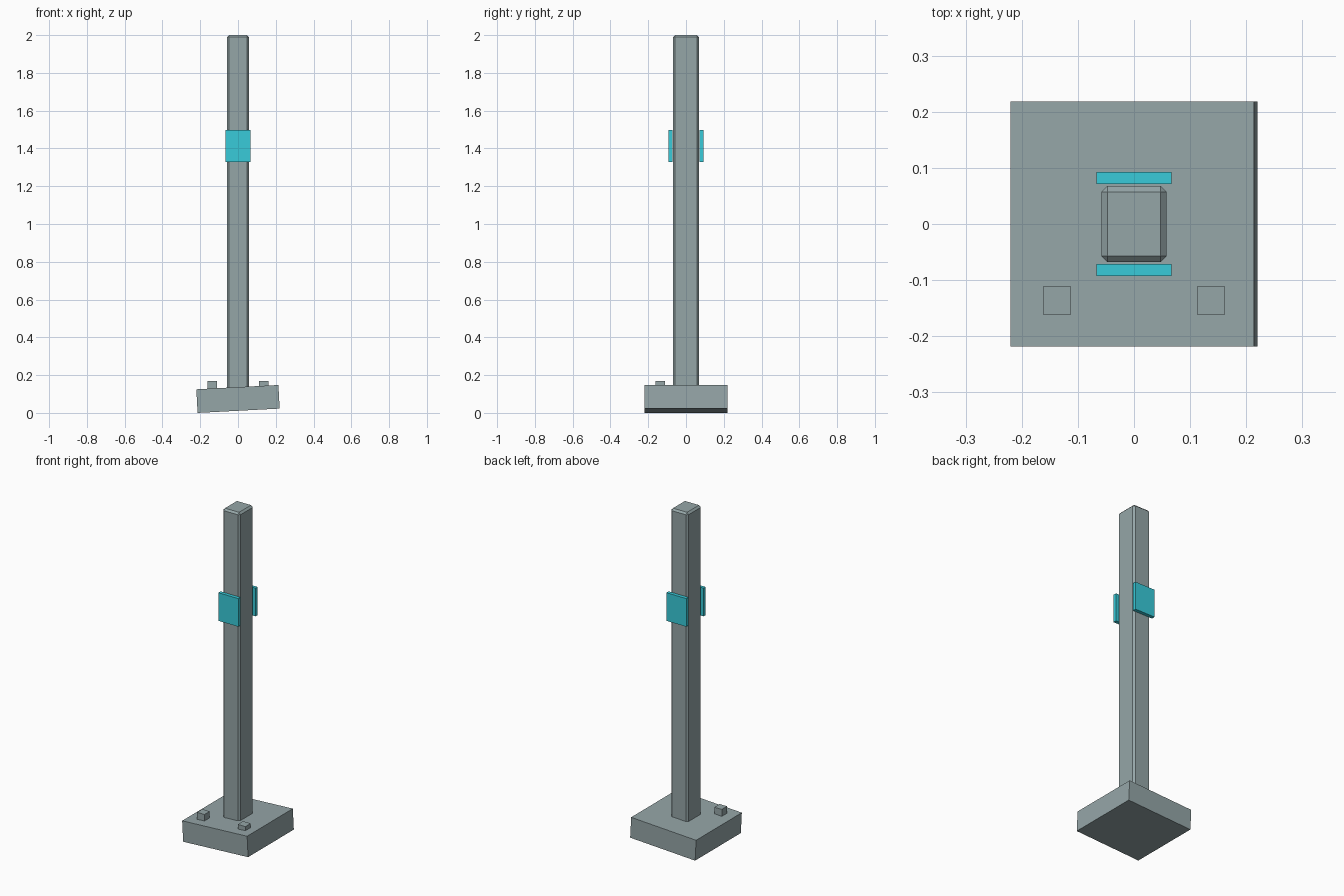
import bpy
import math

if "Cube" in bpy.data.objects:
    bpy.data.objects.remove(bpy.data.objects["Cube"])


def material(name, rgb):
    mat = bpy.data.materials.new(name)
    mat.diffuse_color = (*rgb, 1.0)
    mat.use_nodes = True
    mat.node_tree.nodes["Principled BSDF"].inputs["Base Color"].default_value = mat.diffuse_color
    return mat


def box(name, center, size, mat, tilt=0.0, bevel=0.0):
    """Flat-shaded box with optional tilt about y and one-segment chamfer."""
    bpy.ops.mesh.primitive_cube_add(size=1, location=center)
    ob = bpy.context.object
    ob.name = name
    ob.scale = size
    bpy.ops.object.transform_apply(location=False, rotation=False, scale=True)
    ob.rotation_euler.y = tilt
    if bevel:
        mod = ob.modifiers.new("chamfer", 'BEVEL')
        mod.width = bevel
        mod.segments = 1
    ob.data.materials.append(mat)
    return ob


teal = material("teal", (0.04, 0.6, 0.7))
steel = material("blue_grey_steel", (0.30, 0.38, 0.39))

# Slightly tilted footing slab, resting on its lower left edge
TILT = math.radians(3)
W, T = 0.435, 0.125
slab_z = (W * math.sin(TILT) + T * math.cos(TILT)) / 2
box("footing_slab", (0, 0, slab_z), (W, 0.437, T), steel, tilt=-TILT)

# Chamfered upright post
BOTTOM, TOP = 0.12, 2.0
box("post", (0, 0, (BOTTOM + TOP) / 2), (0.116, 0.136, TOP - BOTTOM), steel, bevel=0.011)

# Front and back reflector plates, and the two anchor blocks at the front
for side, label in ((-1, "front"), (1, "back")):
    box(label + "_reflector", (0, side * 0.082, 1.412), (0.134, 0.021, 0.17), teal)
for side, label in ((-1, "left"), (1, "right")):
    box(label + "_anchor_block", (side * 0.137, -0.136, 0.145), (0.05, 0.05, 0.05), steel)
